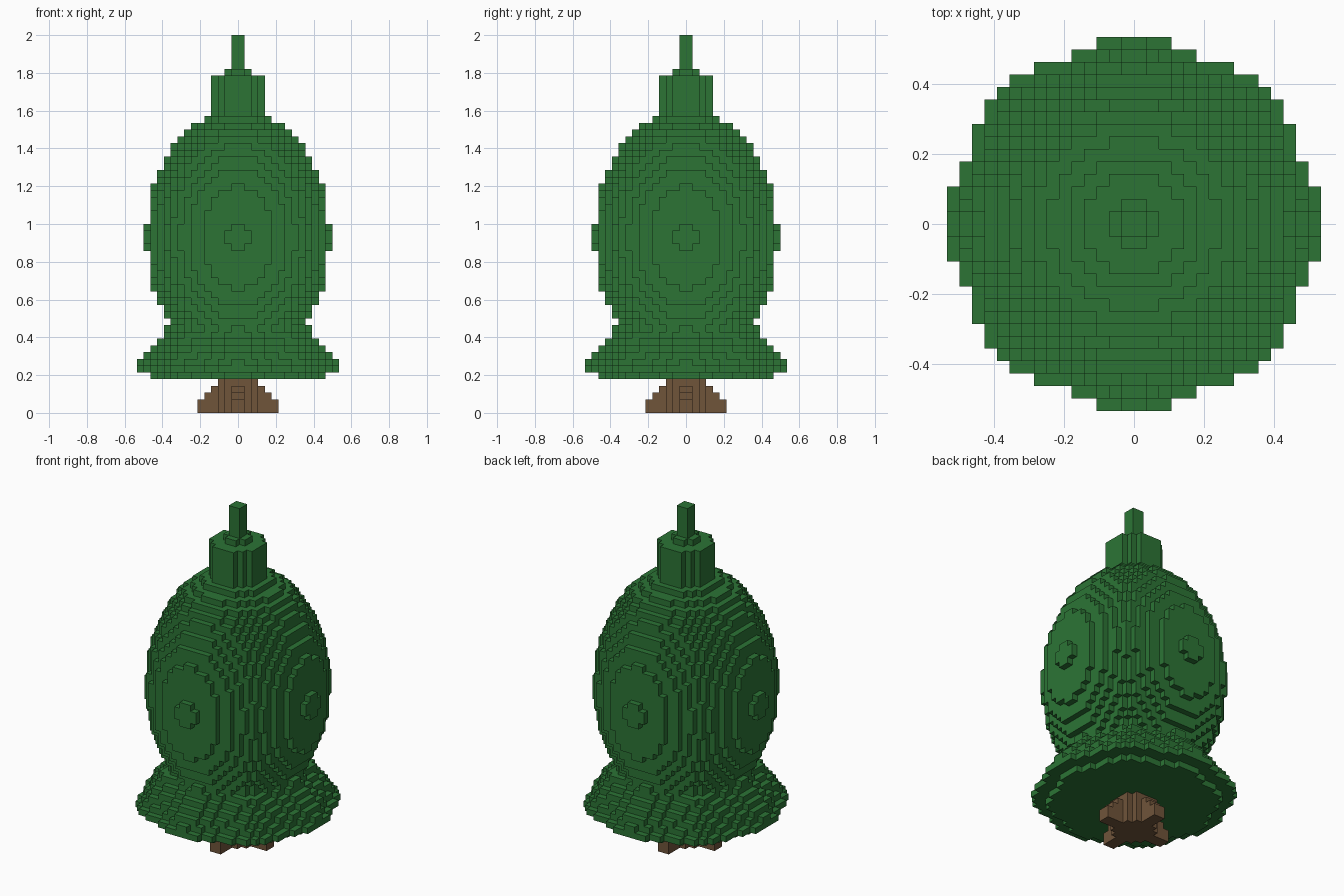
import bpy, bmesh, math
from mathutils import Vector

old = bpy.data.objects.get("Cube")
if old:
    bpy.data.objects.remove(old, do_unlink=True)

U = 2 / 56          # edge length of one block; all radii below are in blocks


def material(name, rgb):
    m = bpy.data.materials.new(name)
    m.use_nodes = True
    col = (*rgb, 1)
    m.diffuse_color = col
    bsdf = next(n for n in m.node_tree.nodes if n.type == 'BSDF_PRINCIPLED')
    bsdf.inputs["Base Color"].default_value = col
    bsdf.inputs["Roughness"].default_value = 0.9
    return m


GREEN = material("leaf green", (0.025, 0.175, 0.036))
BROWN = material("bark brown", (0.162, 0.089, 0.042))


# Each shape answers whether a block centre (x, y) in layer k is solid
def trunk(x, y, k):
    return math.hypot(x, y) < 3


def roots(x, y, k):
    a, b = sorted((abs(x), abs(y)))
    return a < 1 and b < (6, 6, 5, 4, 3)[k] and not trunk(x, y, k)


def crown(x, y, k):
    dz = (k + 0.5 - 26.02) / 19.1
    return abs(dz) < 1 and math.hypot(x, y) < 13.61 * math.sqrt(1 - dz * dz)


def skirt(x, y, k):
    # flared cone with eight shallow scallops round the rim
    r = 13.0 if k == 5 else 15.4 - 0.8 * (k - 6)
    wave = 0.5 * (math.cos(8 * math.atan2(y, x)) - 1)
    return math.hypot(x, y) < r + wave or crown(x, y, k)


def crown_neck(x, y, k):
    return math.hypot(x, y) < (2 if k == 50 else 3.9)


def spire(x, y, k):
    return max(abs(x), abs(y)) < 1


# name, shape, first layer, last layer, material
PARTS = [
    ("trunk", trunk, 0, 4, BROWN),
    ("roots", roots, 0, 4, BROWN),
    ("foliage_skirt", skirt, 5, 12, GREEN),
    ("foliage_crown", crown, 13, 43, GREEN),
    ("crown_neck", crown_neck, 44, 50, GREEN),
    ("spire", spire, 51, 55, GREEN),
]

# Fill the block grid part by part
cells = {}
for name, shape, lo, hi, mat in PARTS:
    cells[name] = [(i, j, k) for k in range(lo, hi + 1)
                   for i in range(-16, 16) for j in range(-16, 16)
                   if shape(i + 0.5, j + 0.5, k)]
solid = {c for part in cells.values() for c in part}


def face_corners(cell, axis, side):
    """Four grid corners of one block face, wound outwards."""
    b, c = (axis + 1) % 3, (axis + 2) % 3
    loop = [(0, 0), (1, 0), (1, 1), (0, 1)]
    if side < 0:
        loop.reverse()
    out = []
    for db, dc in loop:
        p = list(cell)
        p[axis] += side > 0
        p[b] += db
        p[c] += dc
        out.append(tuple(p))
    return out


# Skin every part with only its exposed block faces
for name, shape, lo, hi, mat in PARTS:
    bm = bmesh.new()
    verts = {}
    for cell in cells[name]:
        for axis in range(3):
            for side in (-1, 1):
                near = list(cell)
                near[axis] += side
                if tuple(near) in solid:
                    continue
                quad = []
                for p in face_corners(cell, axis, side):
                    if p not in verts:
                        verts[p] = bm.verts.new(Vector(p) * U)
                    quad.append(verts[p])
                bm.faces.new(quad)
    mesh = bpy.data.meshes.new(name)
    bm.to_mesh(mesh)
    bm.free()
    mesh.materials.append(mat)
    bpy.context.collection.objects.link(bpy.data.objects.new(name, mesh))
